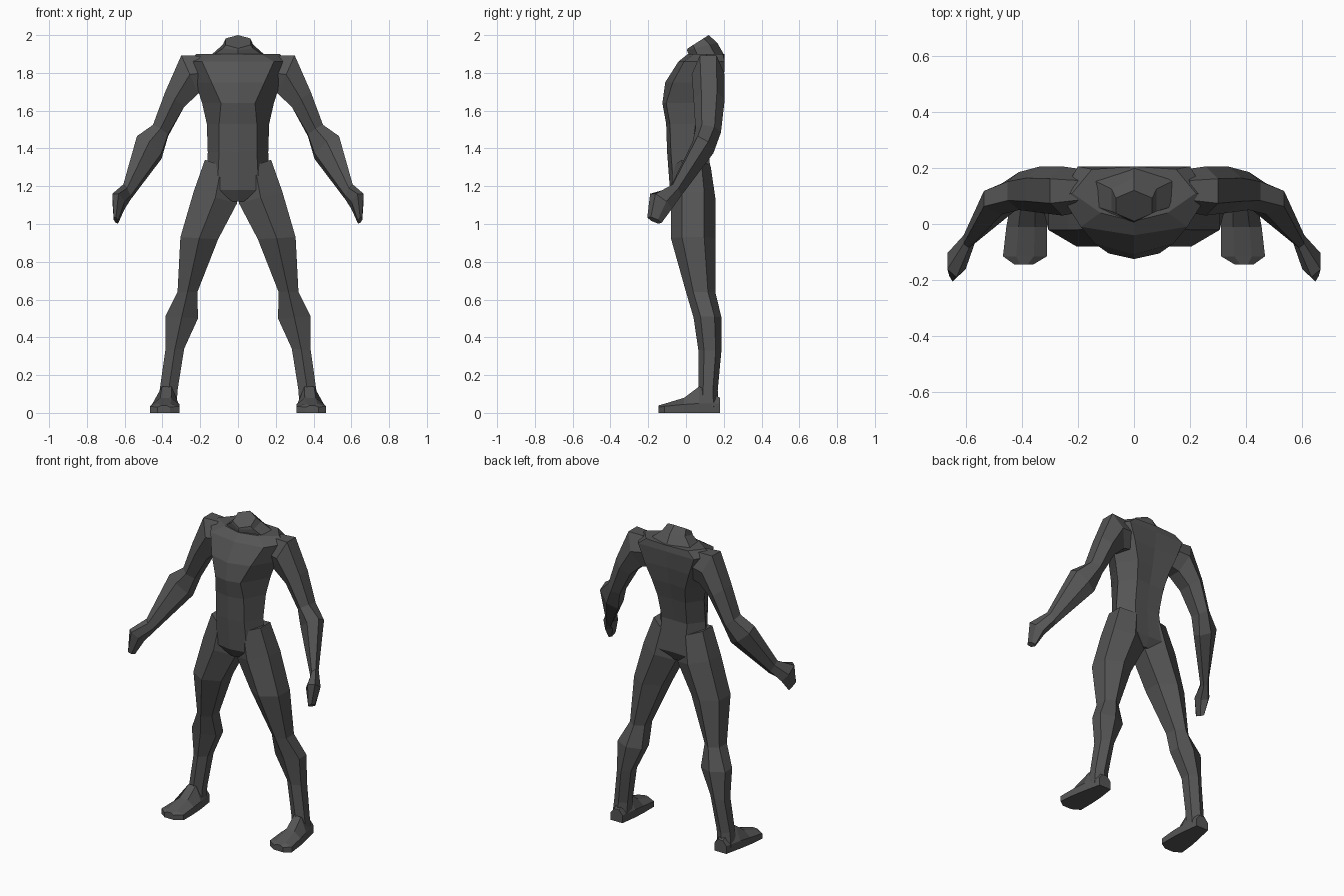
import bpy, bmesh, math
from mathutils import Vector

charcoal = bpy.data.materials.new("charcoal")
charcoal.diffuse_color = (0.09, 0.09, 0.09, 1)


def loft(name, rings, mirror=False):
    """Skin a stack of equal-sized rings, cap both ends."""
    bm = bmesh.new()
    loops = [[bm.verts.new(p) for p in ring] for ring in rings]
    n = len(loops[0])
    for a, b in zip(loops, loops[1:]):
        for i in range(n):
            j = (i + 1) % n
            bm.faces.new((a[i], a[j], b[j], b[i]))
    bm.faces.new(loops[0])
    bm.faces.new(loops[-1])
    bmesh.ops.recalc_face_normals(bm, faces=bm.faces)
    me = bpy.data.meshes.new(name)
    bm.to_mesh(me)
    bm.free()
    me.materials.append(charcoal)
    ob = bpy.data.objects.new(name, me)
    bpy.context.collection.objects.link(ob)
    if mirror:
        ob.modifiers.new("mirror", 'MIRROR').use_mirror_merge = False
    return ob


def hexagon(xi, zi, xo, zo, yf, yb, lift=0.0):
    """Six-sided section from inner edge, outer edge, front and back; lift tilts the front up."""
    c = Vector(((xi + xo) / 2, (yf + yb) / 2, (zi + zo) / 2))
    side = Vector(((xo - xi) / 2, 0, (zo - zi) / 2)) / math.cos(math.pi / 6)
    front = Vector((0, (yf - yb) / 2, lift))
    return [c + side * math.sin(k * math.pi / 3) + front * math.cos(k * math.pi / 3)
            for k in range(6)]


def body_ring(z, yf, fx, fy, w, wy, bx, by, yb):
    """Symmetric eight-sided torso section."""
    half = [(fx, fy), (w, wy), (bx, by)]
    pts = [(0, yf)] + half + [(0, yb)] + [(-x, y) for x, y in reversed(half)]
    return [(x, y, z) for x, y in pts]


def foot_ring(y, xi, xo, zs, zt):
    """Foot section with flat sole and bevelled top."""
    t = (xo - xi) * 0.3
    return [(xi, y, 0), (xi, y, zs), (xi + t, y, zt), (xo - t, y, zt), (xo, y, zs), (xo, y, 0)]


# Torso, crotch to shoulders
loft("torso", [body_ring(*r) for r in [
    (1.12, -.05, .03, -.04, .05, .04, .03, .10, .11),
    (1.18, -.085, .11, -.065, .17, .03, .10, .14, .135),
    (1.38, -.10, .10, -.08, .16, .03, .09, .12, .12),
    (1.53, -.105, .10, -.085, .165, .05, .10, .15, .145),
    (1.64, -.125, .09, -.105, .19, .06, .12, .18, .17),
    (1.75, -.11, .14, -.07, .225, .07, .16, .20, .19),
    (1.86, -.04, .19, -.01, .26, .10, .20, .205, .205),
    (1.90, .01, .12, .04, .22, .11, .15, .195, .205),
]])

# Neck stump leaning forward
loft("neck", [hexagon(*r) for r in [
    (-.15, 1.885, .15, 1.885, .02, .205, -.005),
    (-.08, 1.94, .08, 1.94, .005, .165, -.02),
    (-.065, 1.965, .065, 1.965, .01, .12, -.035),
]])

# Arms and hands
loft("arm", [hexagon(*r) for r in [
    (.10, 1.72, .20, 1.89, .05, .19),
    (.21, 1.69, .30, 1.893, .03, .205),
    (.285, 1.62, .385, 1.70, .04, .205),
    (.37, 1.47, .45, 1.52, .05, .185, .01),
    (.405, 1.36, .535, 1.45, .035, .145, .03),
    (.568, 1.14, .607, 1.20, -.085, -.025, .02),
    (.60, 1.10, .665, 1.14, -.19, -.075, .04),
    (.635, 1.01, .658, 1.03, -.205, -.13, .015),
]], mirror=True)

# Legs
loft("leg", [hexagon(*r) for r in [
    (.00, 1.28, .175, 1.34, -.07, .13),
    (.005, 1.11, .235, 1.17, -.08, .155),
    (.105, .92, .305, .93, -.08, .155),
    (.215, .64, .32, .64, .00, .155),
    (.212, .50, .385, .51, .04, .188),
    (.285, .34, .385, .33, .065, .188),
    (.32, .12, .415, .12, .065, .168),
    (.325, .03, .425, .03, .06, .175),
]], mirror=True)

# Feet
loft("foot", [foot_ring(*r) for r in [
    (.18, .33, .415, .05, .08),
    (.07, .315, .44, .05, .14),
    (-.01, .31, .455, .045, .08),
    (-.115, .31, .467, .035, .048),
    (-.145, .36, .425, .03, .04),
]], mirror=True)
